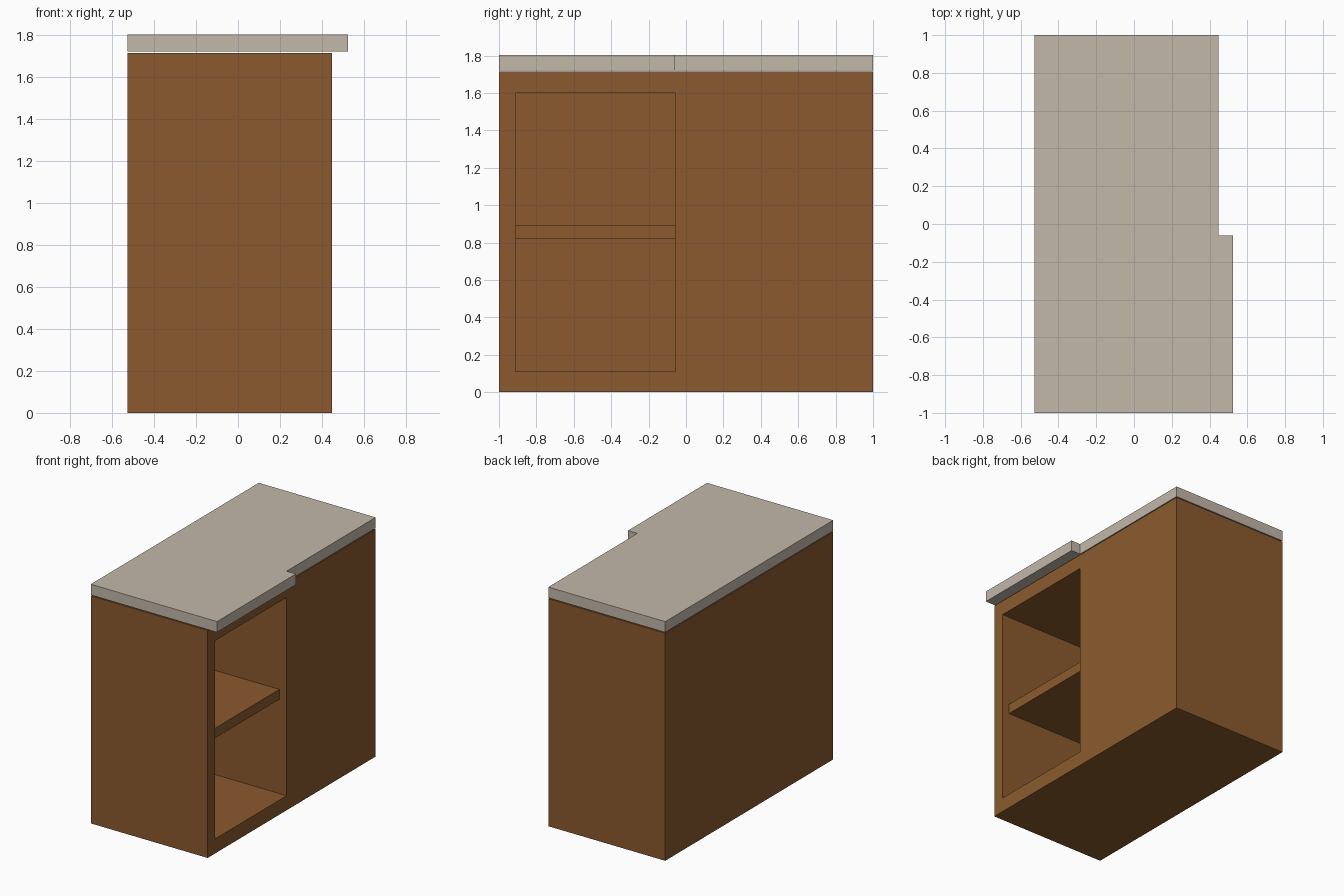
import bpy
import bmesh

if "Cube" in bpy.data.objects:
    bpy.data.objects.remove(bpy.data.objects["Cube"])


def material(name, rgb):
    lin = [((c / 255 + 0.055) / 1.055) ** 2.4 for c in rgb]
    m = bpy.data.materials.new(name)
    m.diffuse_color = (*lin, 1)
    m.use_nodes = True
    m.node_tree.nodes["Principled BSDF"].inputs["Base Color"].default_value = m.diffuse_color
    return m


def prism(name, outline, z0, z1, mat):
    """Extrude a counter-clockwise xy outline from z0 to z1."""
    bm = bmesh.new()
    face = bm.faces.new([bm.verts.new((x, y, z0)) for x, y in outline])
    ext = bmesh.ops.extrude_face_region(bm, geom=[face], use_keep_orig=True)
    verts = [g for g in ext["geom"] if isinstance(g, bmesh.types.BMVert)]
    bmesh.ops.translate(bm, verts=verts, vec=(0, 0, z1 - z0))
    bmesh.ops.recalc_face_normals(bm, faces=bm.faces)
    me = bpy.data.meshes.new(name)
    bm.to_mesh(me)
    bm.free()
    me.materials.append(mat)
    ob = bpy.data.objects.new(name, me)
    bpy.context.collection.objects.link(ob)
    return ob


def rect(x0, x1, y0, y1):
    return [(x0, y0), (x1, y0), (x1, y1), (x0, y1)]


wood = material("brown wood", (139, 90, 46))
stone = material("beige stone", (195, 184, 170))

LEFT, FRONT, LIP = -0.527, 0.447, 0.525   # x of back, open face, overhang
Y0, Y1 = -0.91, -0.06                     # cubby width
BACK = -0.44                              # cubby back wall

# cabinet body with an open cubby cut into its right side
body = prism("cabinet_body", rect(LEFT, FRONT, -1, 1), 0, 1.714, wood)
cutter = prism("cubby_cutter", rect(BACK, FRONT + 0.2, Y0, Y1), 0.11, 1.603, wood)
cutter.hide_render = True
mod = body.modifiers.new("cubby", "BOOLEAN")
mod.operation = "DIFFERENCE"
mod.solver = "EXACT"
mod.object = cutter
bpy.context.view_layer.objects.active = body
bpy.ops.object.modifier_apply(modifier=mod.name)
bpy.data.objects.remove(cutter)

# shelf, set back slightly from the opening
prism("shelf", rect(BACK, FRONT - 0.06, Y0, Y1), 0.82, 0.895, wood)

# countertop overhanging only above the cubby
prism("countertop",
      [(LEFT, -1), (LIP, -1), (LIP, Y1), (FRONT, Y1), (FRONT, 1), (LEFT, 1)],
      1.721, 1.802, stone)
